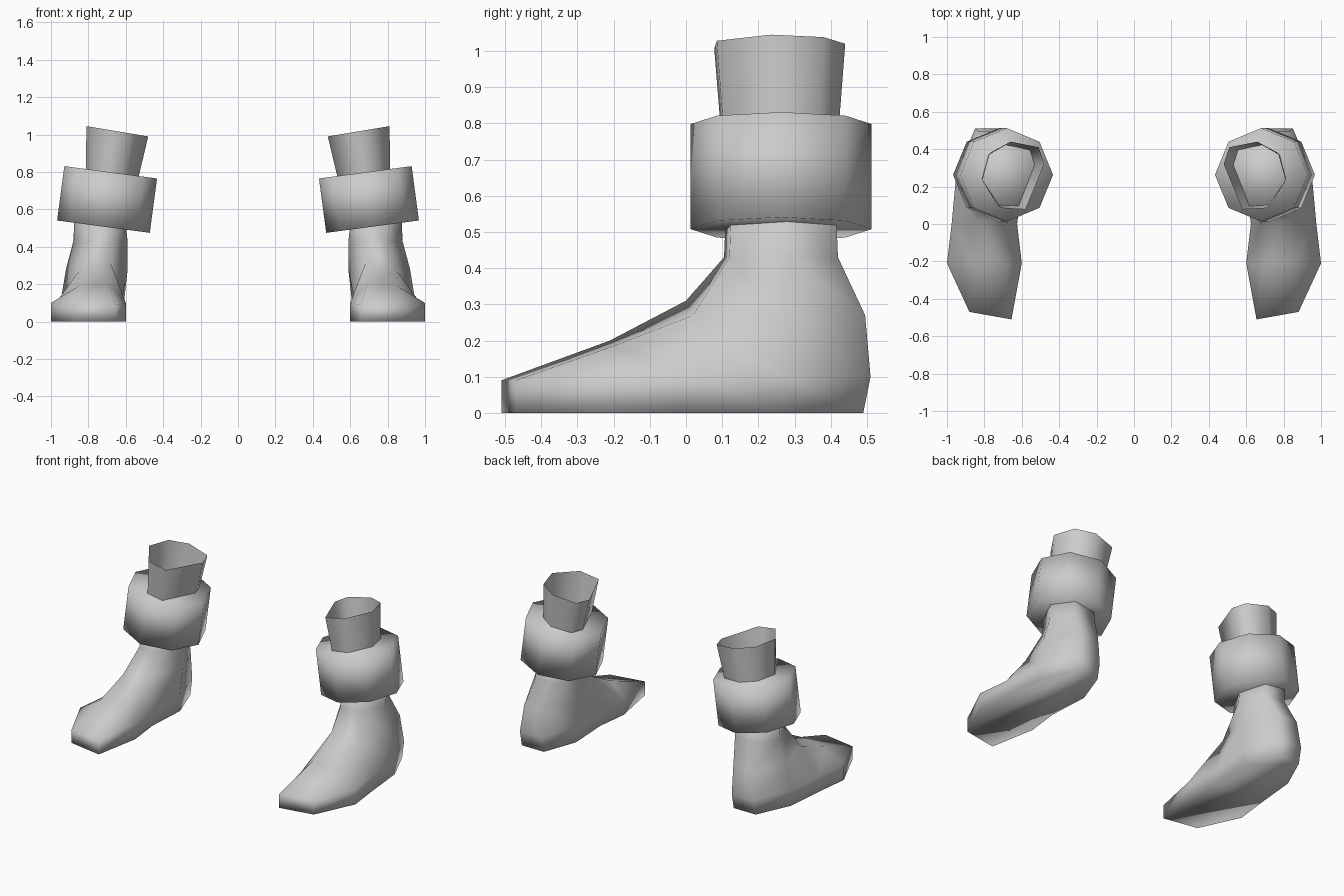
import bpy, bmesh, math
from mathutils import Matrix, Vector

if "Cube" in bpy.data.objects:
    bpy.data.objects.remove(bpy.data.objects["Cube"])

grey = bpy.data.materials.new("plain_grey")
grey.diffuse_color = (0.6, 0.6, 0.6, 1)
grey.use_nodes = True
grey.node_tree.nodes["Principled BSDF"].inputs["Base Color"].default_value = grey.diffuse_color


def finish(name, bm, side, closed=True):
    """Turn a bmesh into a smooth object, mirrored for the left side."""
    if side < 0:
        bmesh.ops.scale(bm, vec=(-1, 1, 1), verts=bm.verts)
        bmesh.ops.reverse_faces(bm, faces=bm.faces)
    if closed:
        bmesh.ops.recalc_face_normals(bm, faces=bm.faces)
    for f in bm.faces:
        f.smooth = True
    me = bpy.data.meshes.new(name)
    bm.to_mesh(me)
    bm.free()
    me.materials.append(grey)
    ob = bpy.data.objects.new(name, me)
    bpy.context.collection.objects.link(ob)


def bridge(bm, lower, upper):
    """Join two rings of equal length with quads."""
    n = len(lower)
    for i in range(n):
        j = (i + 1) % n
        bm.faces.new((lower[i], lower[j], upper[j], upper[i]))


# Foot outline: heel, side, mid, ball, toe (outer), then back along the inside
SOLE = [(.85, .49), (.95, .27), (.975, 0), (1.0, -.21), (.88, -.47),
        (.655, -.51), (.6, -.21), (.625, 0), (.61, .27), (.69, .49)]
# Upper edge of the foot, without the toe
UPPER = [(.83, .495, .27), (.92, .27, .28), (.85, .02, .27), (.86, -.2, .185),
         (.69, -.21, .2), (.68, 0, .31), (.59, .27, .28), (.69, .495, .27)]
# Ankle rings: heel, side, front (outer), then the inside
ANKLE = [(.80, .42), (.88, .28), (.80, .12), (.67, .105), (.59, .25), (.65, .42)]


def foot(side):
    bm = bmesh.new()
    sole = [bm.verts.new((x, y, 0)) for x, y in SOLE]
    rim = [bm.verts.new((x, y + (.02 if y > .4 else 0), .09 if y < -.4 else .1))
           for x, y in SOLE]
    up = [bm.verts.new(p) for p in UPPER]
    up = up[:4] + [rim[4], rim[5]] + up[4:]
    bm.faces.new(list(reversed(sole)))
    bridge(bm, sole, rim)
    # sides of the foot, tapering to nothing at the toe
    for i in range(10):
        j = (i + 1) % 10
        loop = [rim[i], rim[j], up[j], up[i]]
        loop = list(dict.fromkeys(loop))
        if len(loop) > 2:
            bm.faces.new(loop)
    # instep
    bm.faces.new((up[3], up[4], up[5], up[6]))
    bm.faces.new((up[2], up[3], up[6], up[7]))
    # ankle
    low = [bm.verts.new((x, y, .43)) for x, y in ANKLE]
    top = [bm.verts.new((.72 + (x - .72) * .94 + .005, .265 + (y - .265) * .97, .54))
           for x, y in ANKLE]
    bridge(bm, [up[k] for k in (0, 1, 2, 7, 8, 9)], low)
    bridge(bm, low, top)
    bm.faces.new(top)
    finish("foot_" + ("right" if side > 0 else "left"), bm, side)


def cuff(side):
    # eight-sided band, leaning with the leg
    bm = bmesh.new()
    bmesh.ops.create_cone(bm, cap_ends=True, segments=8, radius1=.25, radius2=.25, depth=.293)
    m = Matrix.Translation((.70, .263, .653)) @ Matrix.Rotation(-math.radians(7.6), 4, 'Y')
    bmesh.ops.transform(bm, matrix=m, verts=bm.verts)
    finish("ankle_cuff_" + ("right" if side > 0 else "left"), bm, side)


# Open leg sleeve
SLEEVE = [(.48, .32), (.58, .078), (.71, .085), (.81, .235), (.77, .38), (.66, .44), (.51, .41)]


def sleeve(side):
    bm = bmesh.new()
    top = [bm.verts.new((x, y, .99 + (x - .48) * .167)) for x, y in SLEEVE]
    low = []
    for x, y in SLEEVE:
        bx = .815 - (.81 - x) * .82
        low.append(bm.verts.new((bx, .262 + (y - .262) * .88, .72 + (bx - .54) * .15)))
    bridge(bm, low, top)
    finish("leg_sleeve_" + ("right" if side > 0 else "left"), bm, side, closed=False)


for s in (1, -1):
    foot(s)
    cuff(s)
    sleeve(s)
